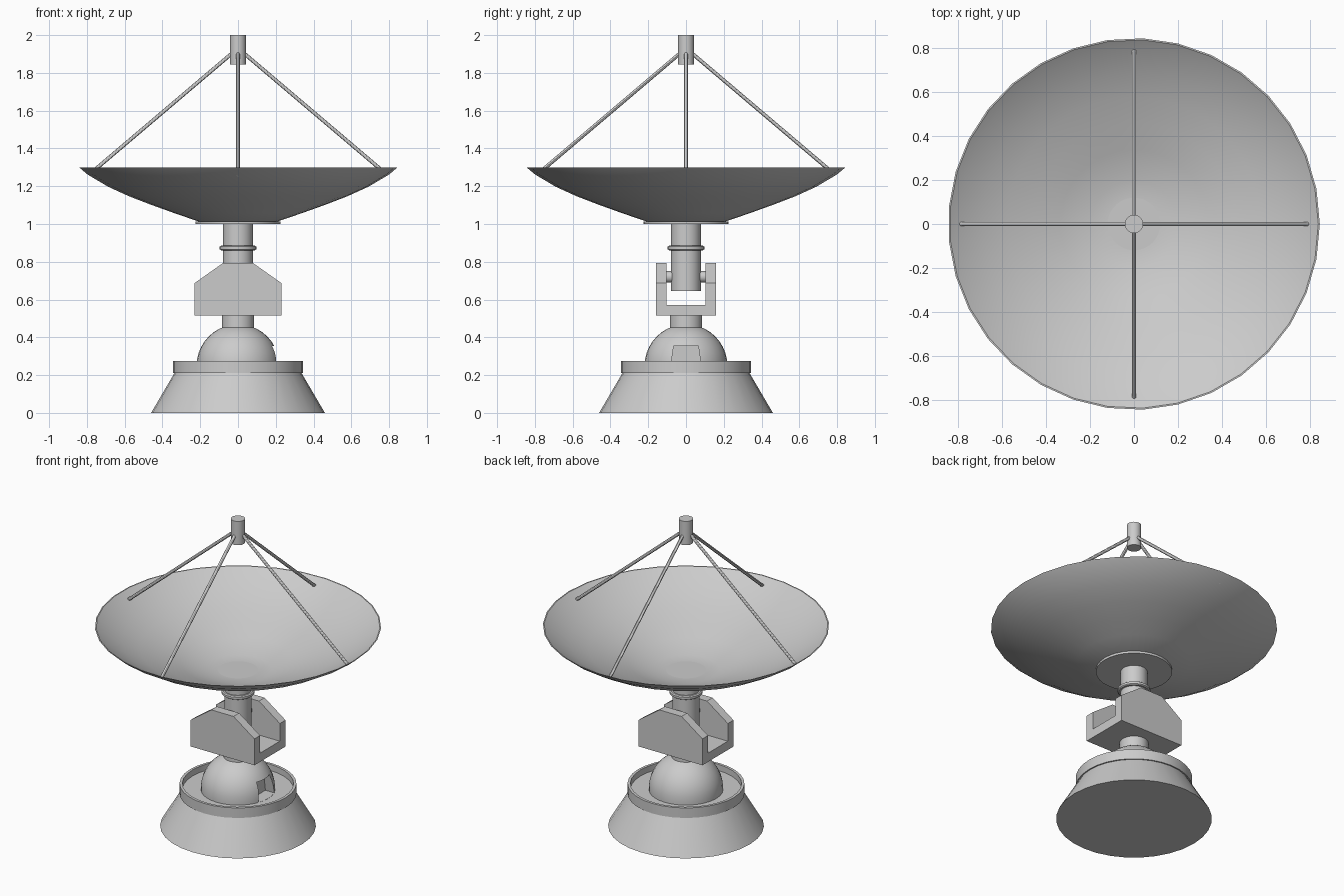
import bpy, bmesh, math
from mathutils import Vector

if "Cube" in bpy.data.objects:
    bpy.data.objects.remove(bpy.data.objects["Cube"])


def finish(name, bm, smooth=True):
    bmesh.ops.remove_doubles(bm, verts=bm.verts, dist=1e-5)
    bmesh.ops.recalc_face_normals(bm, faces=bm.faces)
    mesh = bpy.data.meshes.new(name)
    bm.to_mesh(mesh)
    bm.free()
    ob = bpy.data.objects.new(name, mesh)
    bpy.context.collection.objects.link(ob)
    if smooth:
        bpy.ops.object.select_all(action='DESELECT')
        bpy.context.view_layer.objects.active = ob
        ob.select_set(True)
        bpy.ops.object.shade_smooth_by_angle(angle=math.radians(30))
    return ob


def lathe(name, profile, sides=32):
    """Spin an (r, z) profile that starts and ends on the axis."""
    bm = bmesh.new()
    rings = []
    for r, z in profile:
        if r == 0:
            rings.append([bm.verts.new((0, 0, z))] * sides)
        else:
            rings.append([bm.verts.new((r * math.cos(2 * math.pi * i / sides),
                                        r * math.sin(2 * math.pi * i / sides), z))
                          for i in range(sides)])
    for a, b in zip(rings, rings[1:]):
        for i in range(sides):
            j = (i + 1) % sides
            quad = list(dict.fromkeys((a[i], a[j], b[j], b[i])))
            bm.faces.new(quad)
    return finish(name, bm)


def rod(name, p, q, radius, sides=16):
    p, q = Vector(p), Vector(q)
    bm = bmesh.new()
    bmesh.ops.create_cone(bm, cap_ends=True, segments=sides, radius1=radius,
                          radius2=radius, depth=(q - p).length)
    rot = (q - p).to_track_quat('Z', 'Y').to_matrix().to_4x4()
    rot.translation = (p + q) / 2
    bm.transform(rot)
    return finish(name, bm)


def prism(name, points, offset):
    """Extrude a flat outline of 3D points along offset."""
    bm = bmesh.new()
    face = bm.faces.new([bm.verts.new(p) for p in points])
    new = bmesh.ops.extrude_face_region(bm, geom=[face])['geom']
    bmesh.ops.translate(bm, vec=offset,
                        verts=[v for v in new if isinstance(v, bmesh.types.BMVert)])
    if face.is_valid and len(bm.faces) == len(points) + 1:
        bm.faces.new(list(face.verts))
    return finish(name, bm, smooth=False)


# Sloped base with a rimmed, recessed top
lathe("base", [(0, 0), (0.46, 0), (0.337, 0.21), (0.345, 0.21), (0.345, 0.275),
               (0.328, 0.275), (0.328, 0.235), (0, 0.235)])

# Dome with a doorway-shaped recess on the right
R, C = 0.219, 0.25
arc = [(R * math.cos(math.radians(a)), C + R * math.sin(math.radians(a)))
       for a in range(0, 90, 9)]
dome = lathe("dome", [(0, 0.225), (R, 0.225)] + arc + [(0, C + R)])
cutter = prism("doorway_cutter", [(0.14, -0.082, 0.236), (0.14, 0.082, 0.236),
                                  (0.14, 0.065, 0.355), (0.14, -0.065, 0.355)],
               (0.2, 0, 0))
cutter.hide_render = True
cutter.hide_viewport = True
cut = dome.modifiers.new("doorway", 'BOOLEAN')
cut.operation = 'DIFFERENCE'
cut.solver = 'EXACT'
cut.object = cutter

# Neck between dome and yoke
rod("neck", (0, 0, 0.44), (0, 0, 0.517), 0.085, 32)

# Yoke: U-shaped section, top corners chamfered
prism("yoke_floor", [(-0.23, -0.102, 0.515), (0.23, -0.102, 0.515),
                     (0.23, -0.102, 0.572), (-0.23, -0.102, 0.572)], (0, 0.204, 0))
for side, y in (("front", -0.16), ("back", 0.102)):
    prism("yoke_arm_" + side,
          [(-0.23, y, 0.515), (0.23, y, 0.515), (0.23, y, 0.687),
           (0.08, y, 0.793), (-0.08, y, 0.793), (-0.23, y, 0.687)], (0, 0.058, 0))
rod("pivot_axle", (0, -0.11, 0.72), (0, 0.11, 0.72), 0.03, 24)

# Mast and its collar
rod("mast", (0, 0, 0.645), (0, 0, 1.005), 0.079, 32)
lathe("mast_collar", [(0, 0.861), (0.09, 0.861), (0.097, 0.866), (0.097, 0.88),
                      (0.09, 0.885), (0, 0.885)])

# Dish: flat mounting plate and thin 33-sided bowl
lathe("dish_plate", [(0, 1.0), (0.225, 1.0), (0.225, 1.014), (0, 1.014)], 33)
bowl = [(0.2, 1.01), (0.34, 1.058), (0.463, 1.102), (0.58, 1.147),
        (0.69, 1.197), (0.8, 1.262)]
inner = [(r - 0.003, z + 0.008) for r, z in reversed(bowl)]
lathe("dish", [(0, 1.005)] + bowl + [(0.845, 1.3), (0.838, 1.3)] + inner
      + [(0.1, 1.013), (0, 1.013)], 33)

# Receiver held by four struts
rod("receiver", (0, 0, 1.845), (0, 0, 2.0), 0.042, 24)
for i in range(4):
    a = i * math.pi / 2
    c, s = math.cos(a), math.sin(a)
    rod(f"strut_{i + 1}", (0.03 * c, 0.03 * s, 1.905),
        (0.79 * c, 0.79 * s, 1.26), 0.01, 12)
